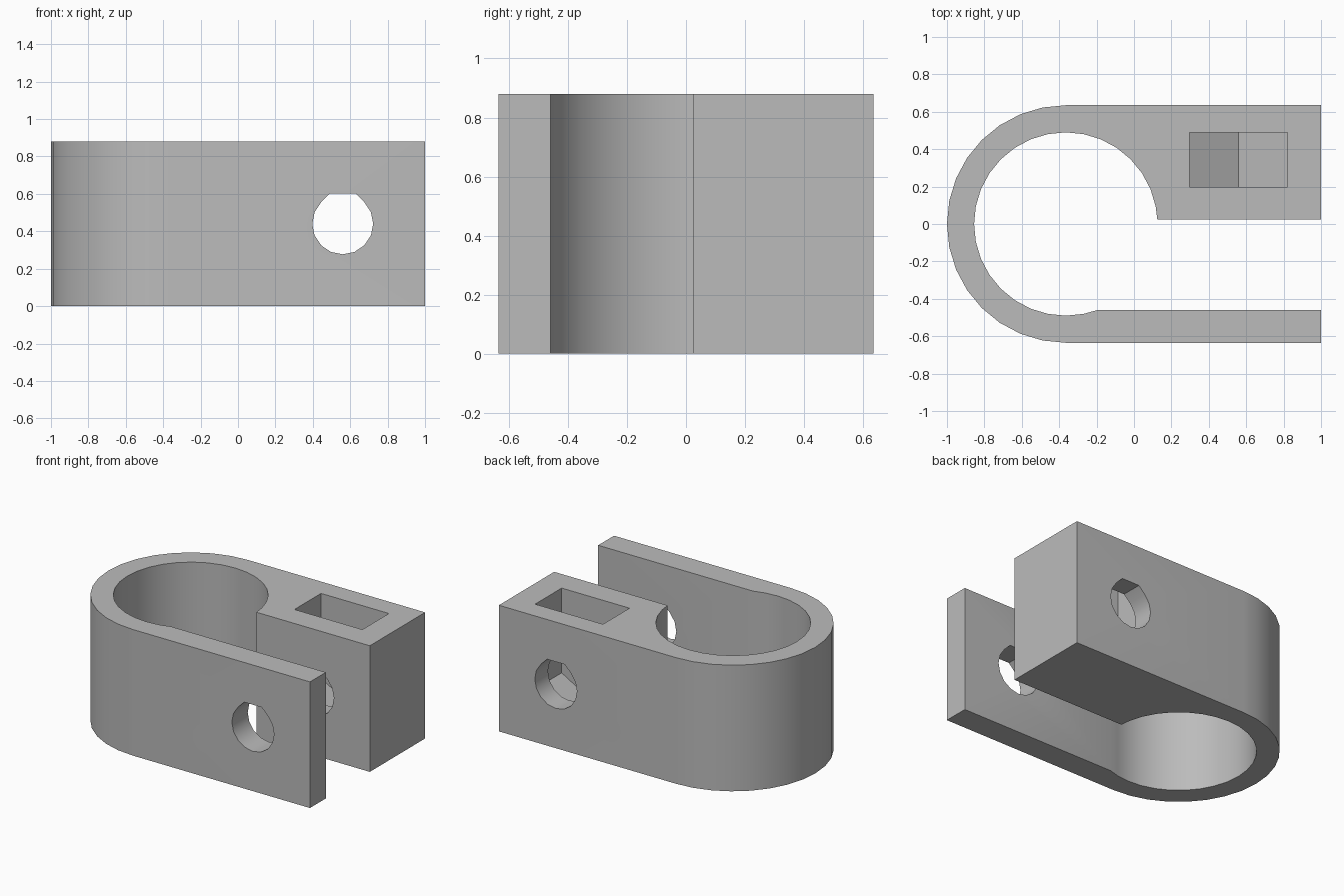
import bpy, bmesh
from math import cos, sin, radians, sqrt
from mathutils import Vector

cube = bpy.data.objects.get("Cube")
if cube:
    bpy.data.objects.remove(cube, do_unlink=True)

HEIGHT = 0.88
RING_X, OUTER, INNER = -0.365, 0.635, 0.49
JAW_Y, ARM_Y = 0.025, -0.46
BOLT_X, BOLT_Z, BOLT_R = 0.56, 0.44, 0.163

grey = bpy.data.materials.new("plain grey")
grey.use_nodes = True
colour = (0.5, 0.5, 0.5, 1)
grey.diffuse_color = colour
grey.node_tree.nodes["Principled BSDF"].inputs["Base Color"].default_value = colour


def arc(cx, cy, r, start, end, steps):
    angles = [radians(start + (end - start) * i / steps) for i in range(steps + 1)]
    return [(cx + r * cos(a), cy + r * sin(a)) for a in angles]


def prism(name, points, to_3d, depth):
    """Extrude a closed 2D outline along the depth vector."""
    bm = bmesh.new()
    face = bm.faces.new([bm.verts.new(to_3d(u, v)) for u, v in points])
    new = bmesh.ops.extrude_face_region(bm, geom=[face])["geom"]
    bmesh.ops.translate(bm, vec=Vector(depth),
                        verts=[g for g in new if isinstance(g, bmesh.types.BMVert)])
    bmesh.ops.recalc_face_normals(bm, faces=bm.faces)
    mesh = bpy.data.meshes.new(name)
    bm.to_mesh(mesh)
    bm.free()
    mesh.materials.append(grey)
    obj = bpy.data.objects.new(name, mesh)
    bpy.context.collection.objects.link(obj)
    return obj


# Clamp body: outer bend, thick upper jaw, round bore, thin arm
bore = [(RING_X + sqrt(INNER**2 - JAW_Y**2), JAW_Y)]
bore += arc(RING_X, 0, INNER, 11.25, 281.25, 24)
bore += [(RING_X + sqrt(INNER**2 - ARM_Y**2), ARM_Y)]
outline = arc(RING_X, 0, OUTER, 270, 90, 16)
outline += [(1, OUTER), (1, JAW_Y)] + bore + [(1, ARM_Y), (1, -OUTER)]
body = prism("clamp_body", outline, lambda x, y: (x, y, 0), (0, 0, HEIGHT))

# Bolt hole: round below, 45 degree shoulders and a flat roof above
hole = arc(BOLT_X, BOLT_Z, BOLT_R, 135, 405, 12)
roof = BOLT_R * (sqrt(2) - 1)
hole += [(BOLT_X + roof, BOLT_Z + BOLT_R), (BOLT_X - roof, BOLT_Z + BOLT_R)]
bolt_cutter = prism("bolt_hole_cutter", hole, lambda x, z: (x, -1, z), (0, 2, 0))

# Nut slot: hexagonal bottom, open at the top
half = 0.262
slope = half / sqrt(3)
slot = [(BOLT_X - half, 1), (BOLT_X - half, BOLT_Z - slope),
        (BOLT_X, BOLT_Z - 2 * slope),
        (BOLT_X + half, BOLT_Z - slope), (BOLT_X + half, 1)]
nut_cutter = prism("nut_slot_cutter", slot, lambda x, z: (x, 0.197, z), (0, 0.293, 0))

# Cut, then shade smooth with sharp edges kept
bpy.ops.object.select_all(action="DESELECT")
body.select_set(True)
bpy.context.view_layer.objects.active = body
for cutter in (bolt_cutter, nut_cutter):
    cutter.hide_render = True
    mod = body.modifiers.new(cutter.name, "BOOLEAN")
    mod.operation = "DIFFERENCE"
    mod.solver = "EXACT"
    mod.object = cutter
    bpy.ops.object.modifier_apply(modifier=mod.name)
    bpy.data.objects.remove(cutter, do_unlink=True)
bpy.ops.object.shade_smooth_by_angle(angle=radians(30))
